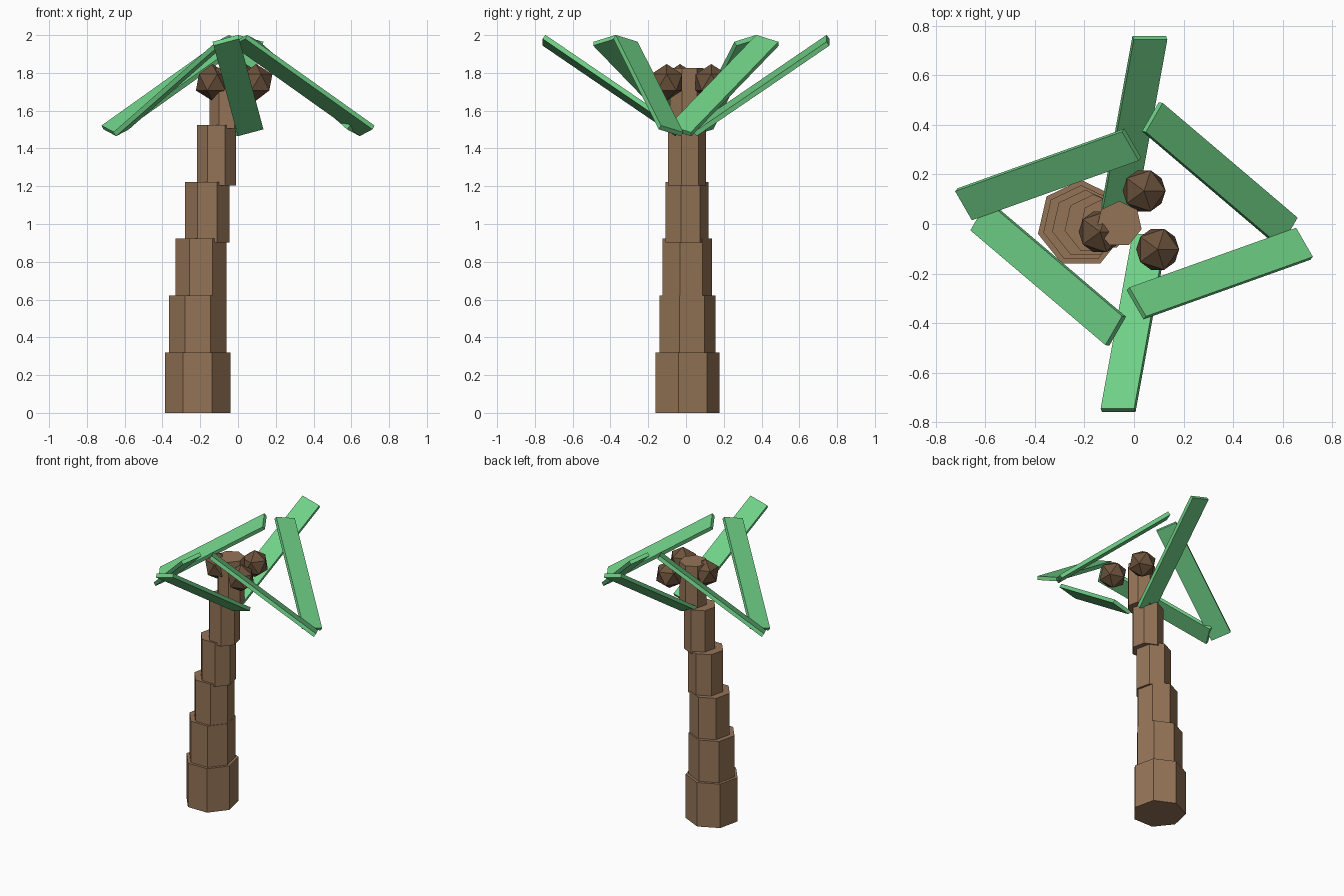
import bpy
from math import radians, cos, sin
from mathutils import Matrix, Vector

if "Cube" in bpy.data.objects:
    bpy.data.objects.remove(bpy.data.objects["Cube"])


def material(name, rgb):
    m = bpy.data.materials.new(name)
    m.diffuse_color = (*rgb, 1)
    m.use_nodes = True
    m.node_tree.nodes["Principled BSDF"].inputs["Base Color"].default_value = m.diffuse_color
    return m


BARK = material("bark", (0.30, 0.175, 0.095))
SHELL = material("shell", (0.15, 0.085, 0.045))
GREEN = material("leaf_green", (0.16, 0.63, 0.24))


def finish(name, mat):
    ob = bpy.context.object
    ob.name = name
    ob.data.materials.append(mat)
    return ob


# trunk: stacked seven-sided drums, shrinking and leaning to the right
DRUMS = [(-0.214, 0.178), (-0.213, 0.157), (-0.196, 0.138),
         (-0.163, 0.120), (-0.115, 0.106), (-0.060, 0.093)]
for i, (x, r) in enumerate(DRUMS):
    bpy.ops.mesh.primitive_cylinder_add(vertices=7, radius=r, depth=0.32,
                                        location=(x, 0, 0.16 + 0.301 * i))
    finish(f"trunk_segment_{i + 1}", BARK)

# coconuts: three faceted balls around the trunk top
for i in range(3):
    a = radians(73 - 120 * i)
    bpy.ops.mesh.primitive_ico_sphere_add(subdivisions=1, radius=0.097,
                                          location=(0.14 * cos(a), 0.14 * sin(a), 1.75))
    finish(f"coconut_{i + 1}", SHELL)

# fronds: six tilted planks; each turns opposite to its step round the ring
tilt = Matrix.Rotation(radians(15), 4, 'Y') @ Matrix.Rotation(radians(35.2), 4, 'X')
size = Matrix.Diagonal((0.14, 0.861, 0.026, 1))
for i in range(6):
    a = radians(90 - 60 * i)
    centre = Vector((0.4 * cos(a), 0.4 * sin(a), 1.733))
    bpy.ops.mesh.primitive_cube_add(size=1)
    frond = finish(f"frond_{i + 1}", GREEN)
    frond.data.transform(Matrix.Rotation(radians(60 * i), 4, 'Z') @ tilt @ size)
    frond.location = centre
